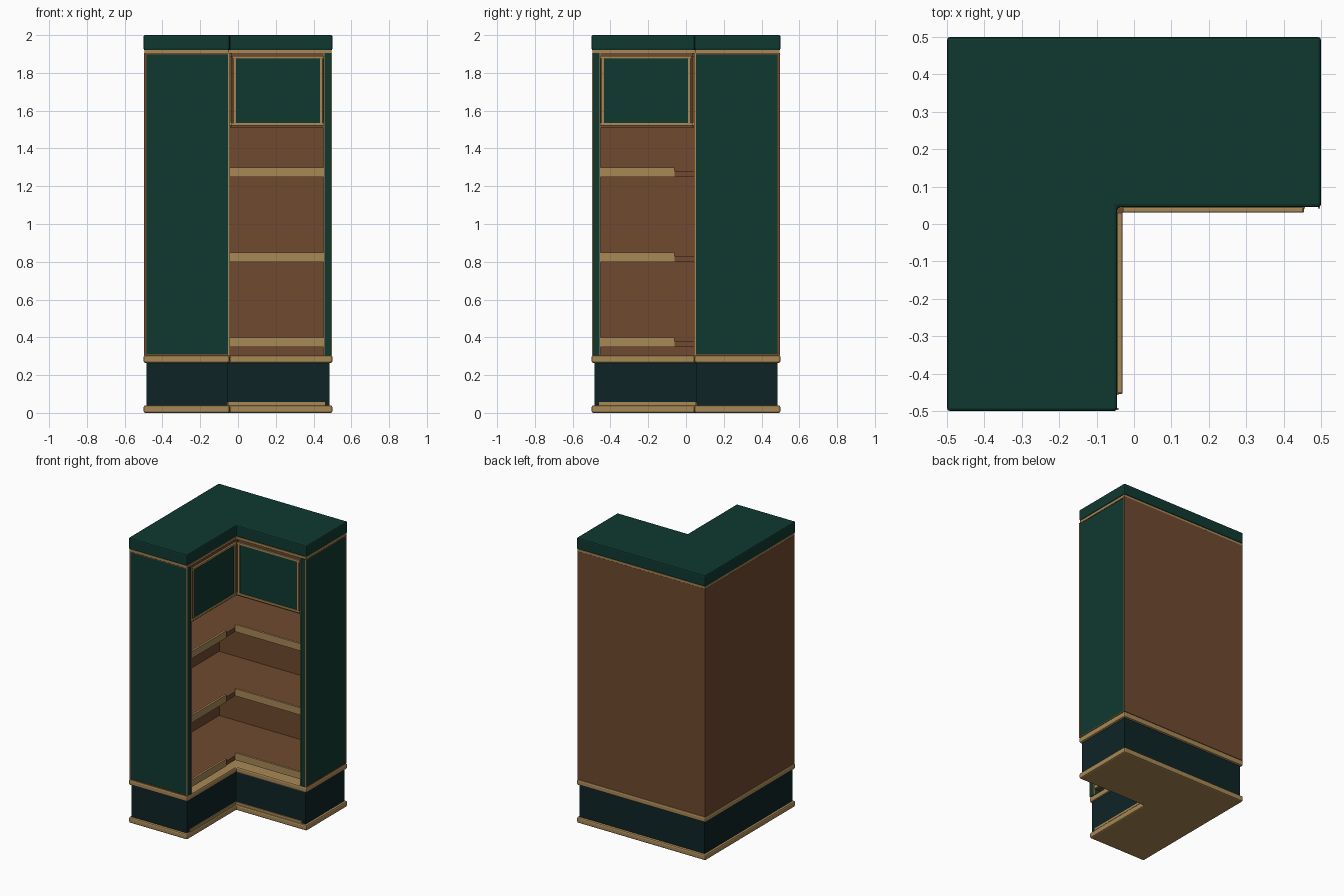
import bpy, bmesh

cube = bpy.data.objects.get("Cube")
if cube:
    bpy.data.objects.remove(cube, do_unlink=True)


def material(name, srgb):
    col = [((c / 255 + 0.055) / 1.055) ** 2.4 for c in srgb] + [1.0]
    m = bpy.data.materials.new(name)
    m.use_nodes = True
    m.diffuse_color = col
    m.node_tree.nodes["Principled BSDF"].inputs["Base Color"].default_value = col
    return m


GREEN = material("deep green paint", (15, 57, 48))
BROWN = material("brown wood", (112, 74, 47))
GOLD = material("pale gold wood", (168, 137, 86))
DARK = material("dark teal paint", (13, 36, 38))

INNER = 0.045   # front face of each arm, measured from the centre
OPEN_END = 0.455  # where the opening meets the end panel


def prism(name, outline, z0, z1, mat, bevel=0.0):
    """Extrude a flat outline upward, with optional softened edges."""
    bm = bmesh.new()
    face = bm.faces.new([bm.verts.new((x, y, z0)) for x, y in outline])
    ext = bmesh.ops.extrude_face_region(bm, geom=[face])
    top = [v for v in ext["geom"] if isinstance(v, bmesh.types.BMVert)]
    bmesh.ops.translate(bm, verts=top, vec=(0, 0, z1 - z0))
    bmesh.ops.recalc_face_normals(bm, faces=bm.faces)
    mesh = bpy.data.meshes.new(name)
    bm.to_mesh(mesh)
    bm.free()
    mesh.materials.append(mat)
    ob = bpy.data.objects.new(name, mesh)
    bpy.context.collection.objects.link(ob)
    if bevel:
        mod = ob.modifiers.new("soft edges", "BEVEL")
        mod.width = bevel
        mod.segments = 2
    return ob


def corner_slab(name, outer, inner, z0, z1, mat, bevel=0.0):
    """L-shaped board filling both arms of the corner."""
    o, i = outer, inner
    prism(name, [(-o, o), (-o, -o), (-i, -o), (-i, i), (o, i), (o, o)],
          z0, z1, mat, bevel)


def box(name, x, y, z, mat, bevel=0.0):
    prism(name, [(x[0], y[0]), (x[1], y[0]), (x[1], y[1]), (x[0], y[1])],
          z[0], z[1], mat, bevel)


def pair(name, x, y, z, mat, bevel=0.0):
    """Box on the right-hand arm plus its reflection across the corner diagonal."""
    box(name + "_side_arm", x, y, z, mat, bevel)
    box(name + "_front_arm", (-y[1], -y[0]), (-x[1], -x[0]), z, mat, bevel)


# Base: two rounded boards with a recessed plinth between them
corner_slab("bottom_board", 0.5, INNER, 0.0, 0.04, GOLD, 0.01)
corner_slab("plinth", 0.485, 0.055, 0.04, 0.265, DARK)
corner_slab("cabinet_floor", 0.5, INNER, 0.265, 0.305, GOLD, 0.01)
pair("plinth_strip", (-0.05, 0.46), (0.049, 0.056), (0.04, 0.058), GOLD)

# Top: trim and cornice
corner_slab("top_trim", 0.496, INNER + 0.002, 1.905, 1.92, GOLD)
corner_slab("cornice", 0.5, INNER, 1.92, 2.0, GREEN, 0.008)

# Back walls
BODY = (0.305, 1.905)
pair("back_wall", (-0.497, 0.495), (0.485, 0.497), BODY, BROWN)

# End panels with narrow trim
pair("end_panel", (OPEN_END, 0.495), (INNER, 0.486), BODY, GREEN)
for label, x in (("outer", 0.492), ("inner", OPEN_END - 0.003)):
    pair("end_trim_" + label, (x, x + 0.005), (INNER - 0.003, INNER + 0.007),
         BODY, GOLD)
for label, z in (("lower", 0.305), ("upper", 1.898)):
    pair("end_rail_" + label, (0.492, 0.497), (INNER, 0.486), (z, z + 0.007), BROWN)

# Shelves with raised front lips
for n, z in enumerate((0.35, 0.80, 1.25)):
    corner_slab(f"shelf_{n + 1}", 0.485, 0.055, z, z + 0.03, BROWN)
    lip_z = (z, z + 0.05)
    box(f"shelf_lip_{n + 1}_side_arm", (-0.055, OPEN_END), (0.048, 0.063), lip_z, GOLD)
    box(f"shelf_lip_{n + 1}_front_arm", (-0.063, -0.048), (-OPEN_END, -0.06),
        lip_z, GOLD)

# Upper cupboard: floor, carcass front, doors and beading
corner_slab("cupboard_floor", 0.485, 0.05, 1.51, 1.525, BROWN)
pair("cupboard_front", (-0.05, OPEN_END), (INNER, 0.06), (1.51, 1.905), BROWN)
pair("cupboard_door", (-0.02, 0.445), (0.038, INNER), (1.53, 1.885), GREEN)
box("corner_post", (-0.047, -0.031), (0.031, 0.047), (1.515, 1.905), BROWN)
pair("door_hinge_stile", (0.449, OPEN_END), (0.033, INNER), (1.535, 1.89), BROWN)

BEAD = (0.031, INNER)
pair("door_bead_bottom", (-0.045, OPEN_END), BEAD, (1.521, 1.536), GOLD, 0.003)
pair("door_bead_top", (-0.03, OPEN_END), BEAD, (1.875, 1.89), GOLD, 0.003)
for label, x in (("inner", -0.026), ("outer", 0.434)):
    pair("door_bead_" + label, (x, x + 0.015), BEAD, (1.53, 1.88), GOLD, 0.003)
